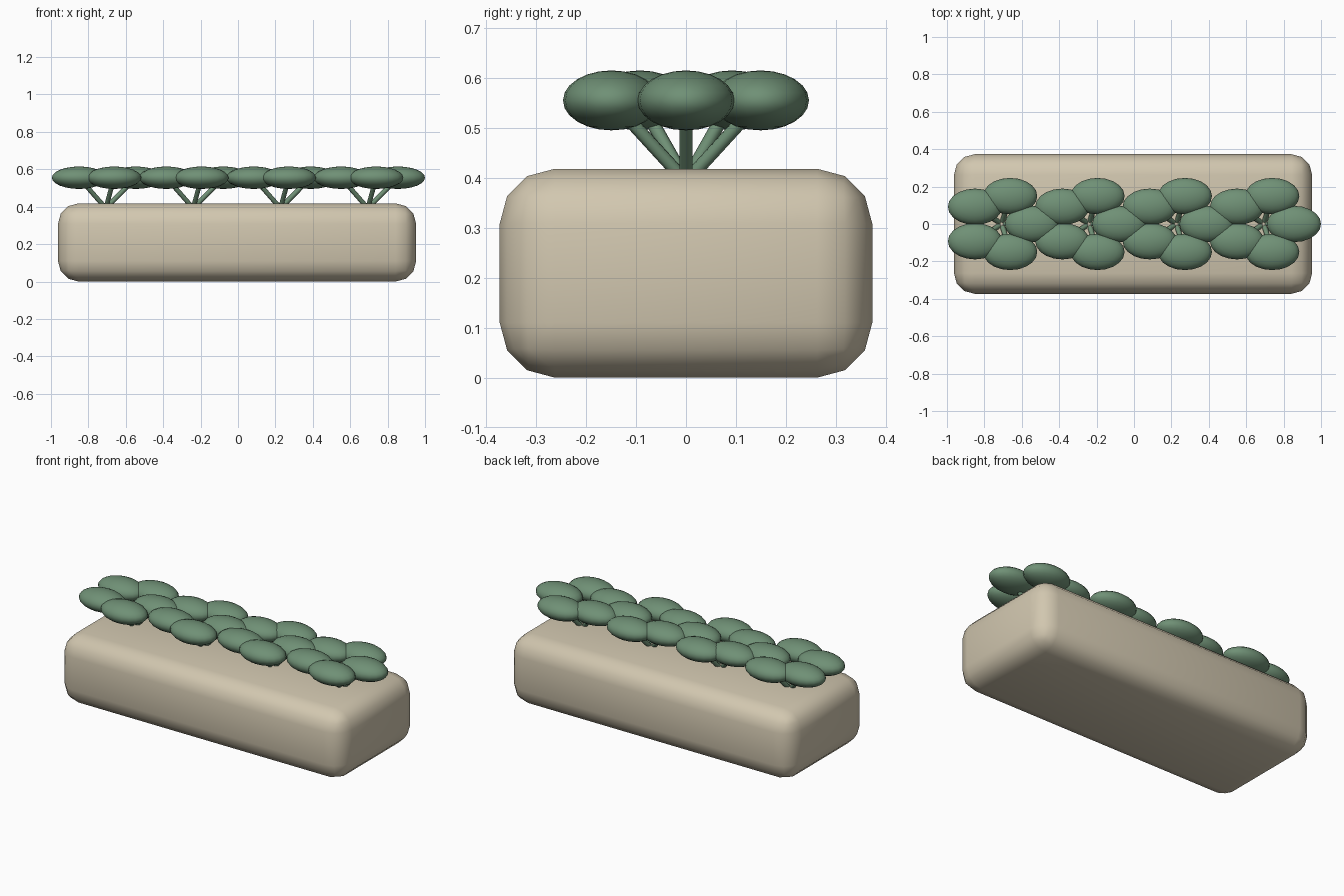
import bpy, math
from mathutils import Vector

if "Cube" in bpy.data.objects:
    bpy.data.objects.remove(bpy.data.objects["Cube"])


def material(name, rgb):
    m = bpy.data.materials.new(name)
    m.diffuse_color = (*rgb, 1)
    m.use_nodes = True
    m.node_tree.nodes["Principled BSDF"].inputs["Base Color"].default_value = m.diffuse_color
    return m


TAN = material("tan_stone", (0.64, 0.57, 0.43))
GREEN = material("leaf_green", (0.16, 0.28, 0.18))


def finish(name, mat, angle=60):
    o = bpy.context.object
    o.name = name
    o.data.materials.append(mat)
    bpy.ops.object.shade_smooth_by_angle(angle=math.radians(angle))
    return o


# planter block with rounded edges
bpy.ops.mesh.primitive_cube_add(size=1, location=(-0.005, 0, 0.209))
block = bpy.context.object
block.scale = (1.915, 0.746, 0.418)
bpy.ops.object.transform_apply(location=False, rotation=False, scale=True)
bev = block.modifiers.new("rounding", 'BEVEL')
bev.width = 0.11
bev.segments = 3
bpy.ops.object.modifier_apply(modifier=bev.name)
finish("planter", TAN)


def stem(name, a, b, r=0.0135):
    d = b - a
    bpy.ops.mesh.primitive_cylinder_add(vertices=8, radius=r, depth=d.length,
                                        location=(a + b) / 2)
    bpy.context.object.rotation_euler = d.to_track_quat('Z', 'Y').to_euler()
    finish(name, GREEN)


def leaf(name, c):
    bpy.ops.mesh.primitive_uv_sphere_add(segments=20, ring_count=12, radius=1, location=c)
    bpy.context.object.scale = (0.145, 0.097, 0.06)
    bpy.ops.object.transform_apply(location=False, rotation=False, scale=True)
    finish(name, GREEN)


# four plants, each with five splayed stems and flattened leaf pads
for p in range(4):
    px = -0.714 + 0.467 * p
    base = Vector((px + 0.007, 0, 0.392))
    for k in range(5):
        a = math.radians(72 * k)
        tip = Vector((px + 0.168 * math.cos(a), 0.157 * math.sin(a), 0.555))
        stem(f"stem_{p}_{k}", base, tip)
        leaf(f"leaf_{p}_{k}", tip)
